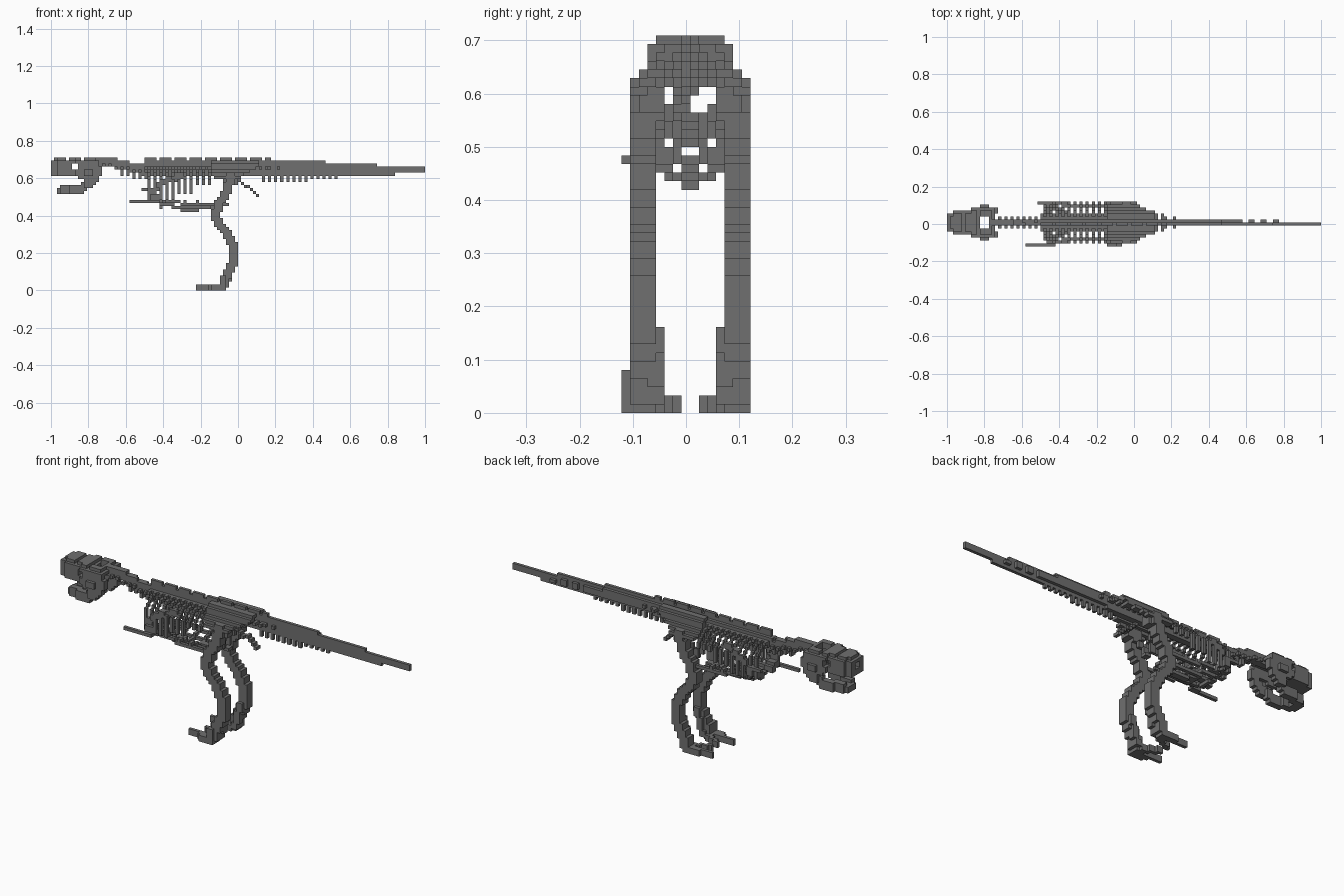
import bpy
import bmesh

V = 2 / 124            # edge of one block
MID = 15               # mirror sum: j becomes MID - j

cube = bpy.data.objects.get("Cube")
if cube:
    bpy.data.objects.remove(cube)

bone = bpy.data.materials.new("dark grey bone")
bone.use_nodes = True
COLOUR = (0.16, 0.16, 0.16, 1)
bone.diffuse_color = COLOUR
bone.node_tree.nodes["Principled BSDF"].inputs["Base Color"].default_value = COLOUR


def box(i, j, k):
    """Cells in three inclusive ranges."""
    return {(a, b, c) for a in range(i[0], i[1] + 1)
            for b in range(j[0], j[1] + 1) for c in range(k[0], k[1] + 1)}


def path(points, brush=(1, 1, 1)):
    """Cells swept by a small box along a polyline."""
    cells = set()
    for p, q in zip(points, points[1:]):
        n = max(1, *(abs(b - a) for a, b in zip(p, q)))
        for s in range(n + 1):
            c = [round(a + (b - a) * s / n) for a, b in zip(p, q)]
            cells |= box(*[(m, m + w - 1) for m, w in zip(c, brush)])
    return cells


def mirror(cells):
    return {(i, MID - j, k) for i, j, k in cells}


def build(name, cells):
    """Turn cells into a mesh of their exposed square faces."""
    bm = bmesh.new()
    verts = {}

    def vert(p):
        if p not in verts:
            verts[p] = bm.verts.new((p[0] * V - 1, (p[1] - 7.5) * V, p[2] * V))
        return verts[p]

    for c in sorted(cells):
        for axis in range(3):
            for side in (0, 1):
                near = list(c)
                near[axis] += 2 * side - 1
                if tuple(near) in cells:
                    continue
                u, w = (axis + 1) % 3, (axis + 2) % 3
                loop = []
                for du, dw in ((0, 0), (1, 0), (1, 1), (0, 1)):
                    p = list(c)
                    p[axis] += side
                    p[u] += du
                    p[w] += dw
                    loop.append(vert(tuple(p)))
                bm.faces.new(loop if side else loop[::-1])
    mesh = bpy.data.meshes.new(name)
    bm.to_mesh(mesh)
    bm.free()
    mesh.materials.append(bone)
    obj = bpy.data.objects.new(name, mesh)
    bpy.context.collection.objects.link(obj)


# Skull: side walls, roof and snout, with eye and roof openings
skull = set()
for i in range(16):
    half = 2 if i < 2 else 3 if i < 8 else 4
    wall = box((i, i), (7 - half, 8 - half), (38 if i < 11 else 39, 42))
    skull |= wall | mirror(wall)
    skull |= box((i, i), (8 - half, 7 + half), (42, 43 if i % 5 else 42))
cheek = box((9, 14), (3, 3), (37, 41)) | box((11, 13), (2, 2), (38, 39))
skull |= cheek | mirror(cheek) | box((0, 8), (6, 9), (38, 39))
skull -= box((11, 13), (6, 9), (36, 43))
eye = box((7, 8), (2, 5), (40, 41))
skull -= eye | mirror(eye)
build("skull", skull)

# Lower jaw
ramus = path([(15, 3, 38), (12, 3, 34), (8, 4, 32), (3, 5, 32)], (2, 2, 3))
build("lower_jaw", ramus | mirror(ramus) | box((2, 4), (6, 9), (32, 33)))

# Neck vertebrae with side processes
neck = path([(14, 7, 41), (20, 7, 41), (26, 7, 39), (32, 7, 38)], (1, 2, 3))
for i in range(17, 32, 2):
    k = 41 if i < 21 else 40 if i < 26 else 39
    neck |= box((i, i), (6, 9), (k, k)) | box((i, i), (7, 7), (k, k + 2 if k < 41 else 43))
    if i > 21:
        neck |= box((i, i), (7, 8), (k - 2, k))
build("neck", neck)

# Back vertebrae with neural spines
back = box((30, 72), (7, 8), (38, 41)) | box((32, 72), (7, 7), (42, 42))
for i in range(31, 73):
    if i % 5:
        back |= box((i, i), (7, 7), (42, 43))
    if i % 2:
        back |= box((i, i), (5, 10), (40, 40))
build("backbone", back)

# Tail, tapering in steps, with chevrons below
tail = set()
for i in range(70, 124):
    top = 42 if i < 91 else 41 if i < 108 else 40
    low = 38 if i < 114 else 39
    tail |= box((i, i), (7, 7), (low, top))
    if i < 96 or (i < 112 and i % 4 < 2):
        tail |= box((i, i), (8, 8), (39, top - 1))
    if i % 2 == 0 and i < 95:
        tail |= box((i, i), (7, 7), (36 if i < 86 else 37, 38))
    if i % 3 == 0 and i < 78:
        tail |= box((i, i), (6, 9), (40, 40))
build("tail", tail)

# Ribs, shorter toward the hips
ribs = set()
for i in range(32, 54, 2):
    end = 30 if i < 42 else 32 if i < 48 else 35
    out = 2 if i < 36 else 1
    rib = path([(i, 6, 40), (i, out + 2, 38), (i, out, 36), (i, out, end)])
    if i < 42:
        rib |= path([(i, out, end), (i, out + 2, 29)])
    ribs |= rib | mirror(rib)
build("ribs", ribs)

# Shoulder blades
blade = path([(42, 2, 37), (36, 1, 35), (32, 2, 31)], (2, 1, 2))
blade |= path([(32, 2, 31), (32, 5, 29)], (3, 1, 2))
build("shoulder_blades", blade | mirror(blade))

# Arms
build("right_arm", box((26, 35), (0, 0), (29, 29)) | box((33, 35), (1, 1), (29, 31)))
build("left_arm", box((30, 32), (14, 14), (33, 33)) | box((33, 34), (14, 14), (31, 33)))

# Belly bones: a keel and two side bars meeting at the front
side_bar = path([(35, 3, 29), (40, 2, 29), (46, 2, 28), (53, 2, 28)])
side_bar |= path([(36, 4, 28), (42, 5, 27), (52, 5, 27)])
for i in range(36, 50, 4):
    side_bar |= path([(i, 2, 29), (i, 7, 27)])
keel = path([(33, 7, 29), (38, 7, 28), (44, 7, 26), (53, 7, 27)], (1, 2, 1))
build("belly_bones", side_bar | mirror(side_bar) | keel)

# Hip plates flaring outward, with the rod bones below
hip = set()
for k, j, a, b in ((42, 5, 53, 68), (41, 4, 53, 68), (40, 4, 53, 67),
                   (39, 3, 53, 65), (38, 2, 53, 63), (37, 1, 54, 62)):
    hip |= box((a, b), (j, j + 1), (k, k))
hip |= box((57, 61), (2, 4), (35, 37))
build("hip_plates", hip | mirror(hip))
build("rear_hip_rods", path([(61, 6, 37), (68, 7, 31)], (1, 2, 1)))
front_rod = path([(58, 4, 35), (56, 6, 30), (57, 7, 28)], (2, 1, 1))
build("front_hip_rods", front_rod | mirror(front_rod))

# Legs and feet
leg = path([(58, 1, 37), (57, 1, 32), (54, 1, 28), (53, 1, 23), (56, 1, 19),
            (59, 1, 14), (59, 1, 9), (57, 1, 4), (55, 1, 0)], (3, 3, 2))
leg |= path([(59, 3, 9), (58, 3, 4), (57, 3, 1)], (2, 2, 1))
foot = box((48, 56), (2, 2), (0, 1)) | path([(56, 3, 0), (51, 6, 0)], (2, 1, 2))
foot |= path([(56, 1, 0), (52, 1, 0)], (1, 1, 2))
for name, flip in (("right", False), ("left", True)):
    build(name + "_leg", mirror(leg) if flip else leg)
    build(name + "_foot", mirror(foot) if flip else foot)
build("right_outer_toe", box((53, 57), (0, 0), (0, 1)) | box((56, 57), (0, 0), (2, 4)))
